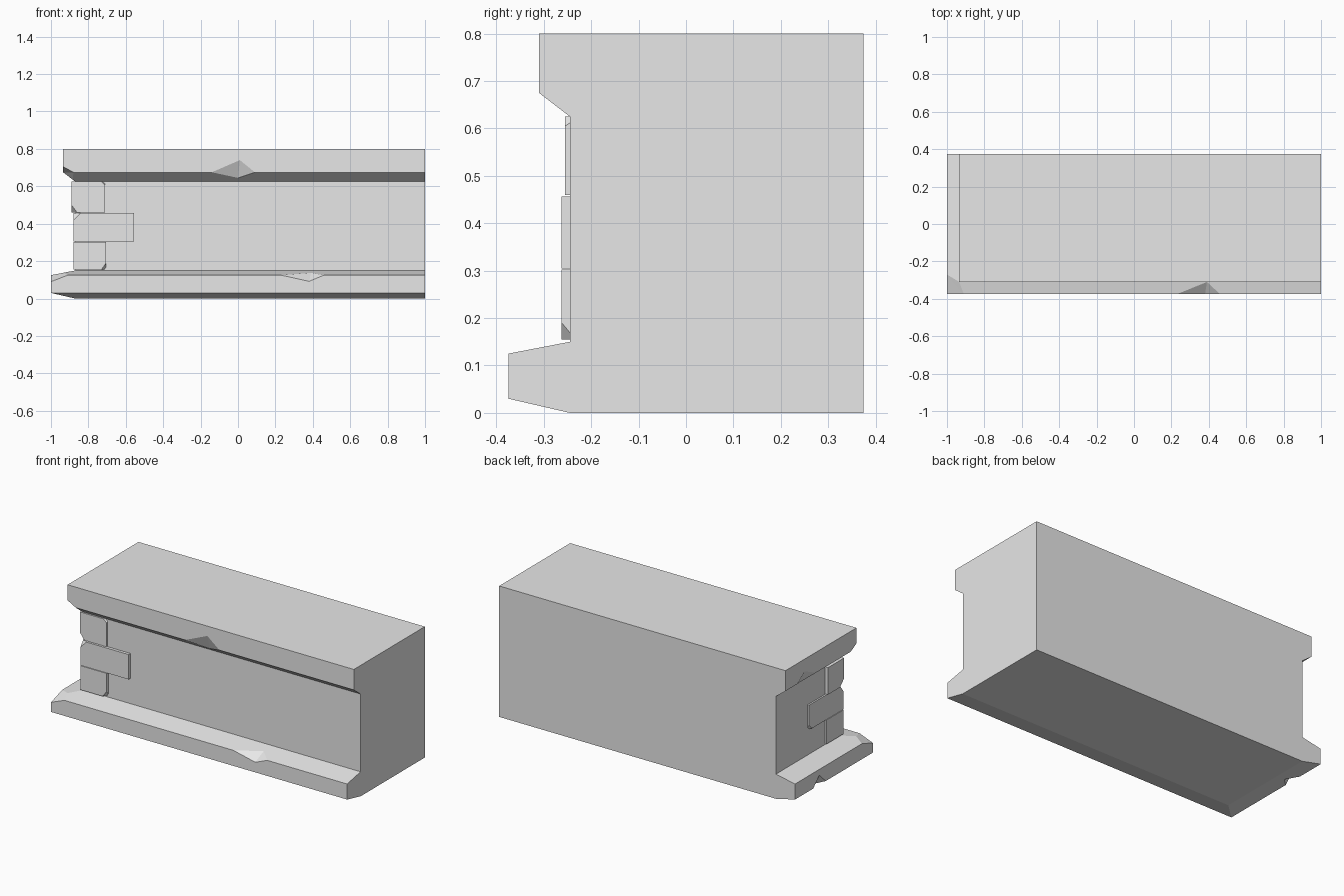
import bpy, bmesh
from mathutils import Vector

cube = bpy.data.objects.get("Cube")
if cube:
    bpy.data.objects.remove(cube, do_unlink=True)

stone = bpy.data.materials.new("grey stone")
stone.use_nodes = True
GREY = (0.8, 0.8, 0.8, 1)
stone.diffuse_color = GREY
stone.node_tree.nodes["Principled BSDF"].inputs["Base Color"].default_value = GREY

# Wall corner, flat right end and flat back
WALL_X, WALL_Y, END_X, BACK_Y = -0.87, -0.245, 1.0, 0.375


def finish(name, bm):
    bmesh.ops.recalc_face_normals(bm, faces=bm.faces)
    mesh = bpy.data.meshes.new(name)
    bm.to_mesh(mesh)
    bm.free()
    mesh.materials.append(stone)
    obj = bpy.data.objects.new(name, mesh)
    bpy.context.collection.objects.link(obj)
    return obj


def chip(obj, points):
    """Cut the convex hull of the points out of the object."""
    bm = bmesh.new()
    for p in points:
        bm.verts.new(p)
    bmesh.ops.convex_hull(bm, input=bm.verts)
    cutter = finish("chip_cutter", bm)
    cutter.hide_render = True
    mod = obj.modifiers.new("chip", 'BOOLEAN')
    mod.operation, mod.solver, mod.object = 'DIFFERENCE', 'EXACT', cutter
    bpy.context.view_layer.objects.active = obj
    bpy.ops.object.modifier_apply(modifier=mod.name)
    bpy.data.objects.remove(cutter, do_unlink=True)


def edge_chip(obj, a, b, on_face, on_slope, out):
    """Dent the edge a-b down to the chord between two neighbouring faces."""
    outside = (Vector(a) + Vector(b)) / 2 + Vector(out)
    chip(obj, [a, b, on_face, on_slope, outside])


# Wall with plinth and cornice: rings of (overhang, height) mitred at one corner
profile = [(0, 0), (0.13, 0.03), (0.13, 0.125), (0, 0.15),
           (0, 0.625), (0.065, 0.675), (0.065, 0.8)]
bm = bmesh.new()
rings = []
for d, z in profile:
    x, y = WALL_X - d, WALL_Y - d
    rings.append([bm.verts.new((px, py, z)) for px, py in
                  ((x, y), (END_X, y), (END_X, BACK_Y), (x, BACK_Y))])
for low, high in zip(rings, rings[1:]):
    for i in (0, 3):
        j = (i + 1) % 4
        bm.faces.new((low[i], low[j], high[j], high[i]))
# Flat end and back follow the whole profile as single faces
for i in (1, 2):
    bm.faces.new([r[i] for r in rings] + [r[i + 1] for r in reversed(rings)]
                 if i == 2 else
                 [rings[0][1], rings[0][2]] + [r[2] for r in rings[1:]]
                 + [r[1] for r in reversed(rings[1:])])
bm.faces.new(rings[0])
bm.faces.new(rings[-1])
wall = finish("wall_block", bm)

# Dents along the plinth and cornice edges
edge_chip(wall, (0.23, -0.375, 0.125), (0.46, -0.375, 0.125),
          (0.38, -0.375, 0.092), (0.39, -0.31, 0.1375), (0, -0.02, 0.02))
edge_chip(wall, (-0.14, -0.31, 0.675), (0.09, -0.31, 0.675),
          (0.01, -0.31, 0.74), (0.0, -0.271, 0.645), (0, -0.02, -0.02))
edge_chip(wall, (-0.935, 0.26, 0.675), (-0.935, 0.08, 0.675),
          (-0.935, 0.19, 0.725), (-0.896, 0.18, 0.645), (-0.02, 0, -0.02))
edge_chip(wall, (-1, 0.2, 0.03), (-1, 0.08, 0.03),
          (-1, 0.14, 0.09), (-0.94, 0.14, 0.016), (-0.02, 0, -0.02))

# Broken corners of the plinth and cornice
chip(wall, [(-1, -0.375, 0.09), (-0.91, -0.375, 0.125), (-1, -0.27, 0.125),
            (-0.934, -0.309, 0.138), (-1.03, -0.405, 0.16)])
chip(wall, [(-0.935, -0.31, 0.705), (-0.88, -0.31, 0.675), (-0.935, -0.255, 0.675),
            (-0.883, -0.258, 0.635), (-0.96, -0.335, 0.65)])


def corner_stone(name, lo, hi, chips):
    """Box wrapping the wall corner; each chip is (corner, reach along x, y, z)."""
    bm = bmesh.new()
    bmesh.ops.create_cube(bm, size=1)
    lo, hi = Vector(lo), Vector(hi)
    for v in bm.verts:
        v.co = Vector(hi[i] if v.co[i] > 0 else lo[i] for i in range(3))
    for side, reach in chips:
        corner = Vector(hi[i] if side[i] > 0 else lo[i] for i in range(3))
        normal = Vector(side[i] / reach[i] for i in range(3))
        on_plane = corner - Vector((side[0] * reach[0], 0, 0))
        cut = bmesh.ops.bisect_plane(
            bm, geom=bm.verts[:] + bm.edges[:] + bm.faces[:],
            plane_co=on_plane, plane_no=normal, clear_outer=True)
        edges = [e for e in cut["geom_cut"] if isinstance(e, bmesh.types.BMEdge)]
        bmesh.ops.edgeloop_fill(bm, edges=edges)
    return finish(name, bm)


# Corner stones, short and long in turn
corner_stone("top_corner_stone", (-0.89, -0.255, 0.46), (-0.71, -0.1, 0.625),
             [((-1, -1, -1), (0.03, 0.04, 0.04)), ((1, -1, 1), (0.02, 0.03, 0.02))])
corner_stone("middle_corner_stone", (-0.88, -0.263, 0.305), (-0.555, -0.1, 0.457),
             [((-1, -1, 1), (0.04, 0.03, 0.04))])
corner_stone("middle_side_stone", (-0.88, -0.2, 0.305), (-0.84, 0.07, 0.457),
             [((-1, 1, -1), (0.02, 0.03, 0.03))])
corner_stone("bottom_corner_stone", (-0.88, -0.263, 0.155), (-0.705, -0.1, 0.302),
             [((1, -1, -1), (0.025, 0.03, 0.036))])
